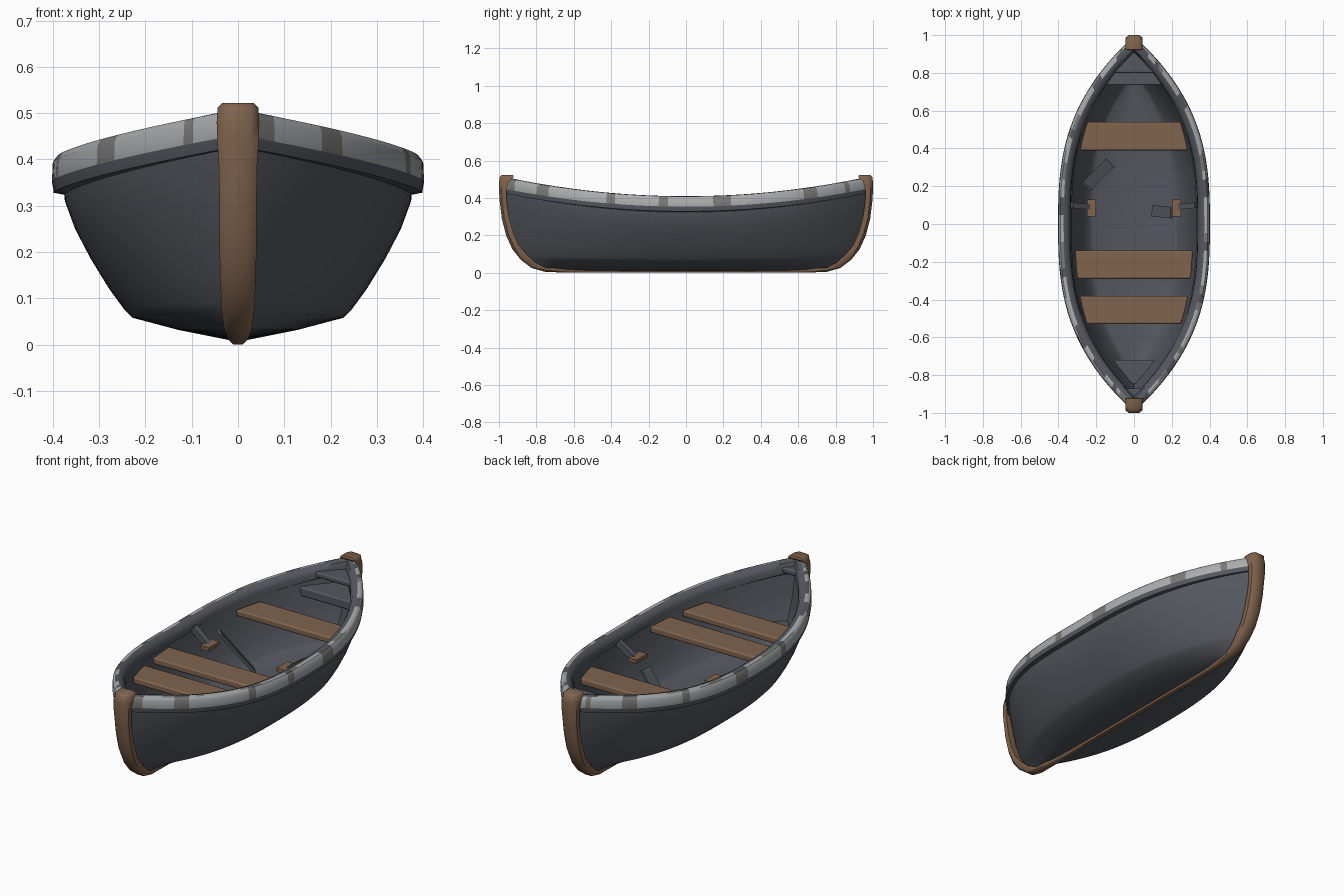
import bpy, bmesh, math, random
from mathutils import Vector

if "Cube" in bpy.data.objects:
    bpy.data.objects.remove(bpy.data.objects["Cube"])

random.seed(4)
P = 2.75     # fullness of the double-ended plan curve
N = 64       # stations along the length


def material(name, rgb):
    m = bpy.data.materials.new(name)
    m.diffuse_color = (*rgb, 1)
    m.use_nodes = True
    m.node_tree.nodes["Principled BSDF"].inputs["Base Color"].default_value = m.diffuse_color
    return m


GREY = material("dark grey", (0.088, 0.095, 0.112))
LIGHT = material("light grey paint", (0.40, 0.41, 0.42))
WORN = material("worn grey", (0.19, 0.19, 0.185))
BROWN = material("brown wood", (0.215, 0.125, 0.075))


def make(name, bm, mats, smooth=40, bevel=0):
    bmesh.ops.remove_doubles(bm, verts=bm.verts, dist=0.0004)
    me = bpy.data.meshes.new(name)
    bm.to_mesh(me)
    bm.free()
    ob = bpy.data.objects.new(name, me)
    bpy.context.collection.objects.link(ob)
    for m in mats:
        me.materials.append(m)
    if bevel:
        b = ob.modifiers.new("bevel", 'BEVEL')
        b.width, b.segments = bevel, 2
    bpy.ops.object.select_all(action='DESELECT')
    ob.select_set(True)
    bpy.context.view_layer.objects.active = ob
    bpy.ops.object.shade_smooth_by_angle(angle=math.radians(smooth))
    return ob


def grid(rows, wrap_rows=False, wrap_cols=False, flip=False, mat=None):
    """Skin a list of equally long point rows."""
    bm = bmesh.new()
    vs = [[bm.verts.new(p) for p in r] for r in rows]
    nr, nc = len(vs), len(vs[0])
    for i in range(nr if wrap_rows else nr - 1):
        for j in range(nc if wrap_cols else nc - 1):
            a, b = vs[i], vs[(i + 1) % nr]
            k = (j + 1) % nc
            q = [a[j], a[k], b[k], b[j]]
            f = bm.faces.new(q[::-1] if flip else q)
            if mat:
                f.material_index = mat(i, j)
    return bm


def shell(name, levels, flip):
    """Levels are (half beam, half length, height) from the keel upwards."""
    rows = []
    for i in range(N + 1):
        u = math.sin((2 * i / N - 1) * math.pi / 2)
        half = []
        for b, l, z in levels:
            half.append((b * (1 - abs(u) ** P), u * l, z + 0.1 * z / 0.36 * u * u))
        rows.append([(-x, y, z) for x, y, z in half[:0:-1]] + half)
    return make(name, grid(rows, flip=not flip), [GREY], 75)


# Outer and inner hull skins
shell("hull_outside", [(0, .75, .006), (.13, .81, .032), (.228, .85, .058), (.245, .87, .075),
                       (.278, .90, .12), (.318, .935, .185), (.352, .958, .25),
                       (.374, .974, .31), (.378, .982, .36)], False)
shell("hull_inside", [(0, .77, .09), (.215, .79, .09), (.24, .81, .105), (.28, .865, .18),
                      (.312, .90, .26), (.332, .925, .36)], True)

# Gunwale: section of (inset, drop below sheer) swept round the plan curve
SECTION = [(.03, -.085), (.004, -.08), (0, -.055), (.002, -.014), (.012, 0), (.030, .001),
           (.054, -.008), (.064, -.03), (.066, -.06)]


def gunwale_ring(u, side):
    z = 0.408 + 0.1 * u * u
    return [(side * (.402 - d) * (1 - abs(u) ** P), u * (.994 - 1.3 * d), z + h) for d, h in SECTION]


us = [math.sin((2 * i / N - 1) * math.pi / 2) for i in range(N + 1)]
rings = [gunwale_ring(u, 1) for u in us] + [gunwale_ring(u, -1) for u in us[::-1]]

# Worn paint comes in runs of a few segments
patch = []
while len(patch) < len(rings):
    patch += [1] * random.randint(5, 9) + [2] * random.randint(1, 2)
inner_patch = []
while len(inner_patch) < len(rings):
    inner_patch += [1] * random.randint(3, 7) + [random.choice((0, 2))] * random.randint(1, 3)


def gunwale_colour(i, j):
    if j in (2, 3):
        return patch[i]
    if j == 4:
        return inner_patch[i] if patch[i] == 1 else 0
    return 0


make("gunwale", grid(rings, True, True, mat=gunwale_colour), [GREY, LIGHT, WORN], 50)

# Stem, keel and stern post as one swept strip: (y, z, half width, inward y, inward z)
KEEL = [(.985, .522, .034, -.06, 0), (.996, .512, .044, -.075, 0), (1.0, .48, .046, -.05, 0),
        (1.0, .44, .045, -.04, 0), (.996, .38, .041, -.038, 0), (.985, .29, .040, -.038, .01),
        (.962, .20, .040, -.038, .015), (.928, .125, .038, -.035, .02), (.882, .068, .036, -.03, .03),
        (.825, .025, .030, -.02, .03), (.75, .004, .022, 0, .022), (.60, 0, .017, 0, .02),
        (.30, 0, .017, 0, .02)]
path = KEEL + [(-y, z, w, -iy, iz) for y, z, w, iy, iz in KEEL[::-1]]
rows = [[(-w, y + iy, z + iz), (-w, y + iy * .35, z + iz * .35), (-w * .6, y, z), (w * .6, y, z),
         (w, y + iy * .35, z + iz * .35), (w, y + iy, z + iz)] for y, z, w, iy, iz in path]
bm = grid(rows, wrap_cols=True)
bm.verts.ensure_lookup_table()
for ring in (bm.verts[:6], bm.verts[-6:]):
    bm.faces.new(ring)
bmesh.ops.recalc_face_normals(bm, faces=bm.faces)
make("stem_and_keel", bm, [BROWN], 45)


# Slabs that fit between the hull sides
def slab(name, y0, y1, top, thick, mat, scale=.312, length=.95, bevel=0.008):
    n = 8
    rows = []
    for i in range(n + 1):
        y = y0 + (y1 - y0) * i / n
        x = max(scale * (1 - min(1, abs(y) / length) ** P), .004)
        rows.append([(-x, y, top), (x, y, top), (x, y, top - thick), (-x, y, top - thick)])
    bm = grid(rows, wrap_cols=True)
    bm.verts.ensure_lookup_table()
    for ring in (bm.verts[:4], bm.verts[-4:]):
        bm.faces.new(ring)
    bmesh.ops.recalc_face_normals(bm, faces=bm.faces)
    return make(name, bm, [mat], 40, bevel)


for name, y0, y1 in (("seat_back", .39, .54), ("seat_middle", -.29, -.14), ("seat_front", -.53, -.38)):
    slab(name, y0, y1, .368, .035, BROWN)

# End decks
slab("deck_back", .735, .91, .395, .05, GREY, scale=.335, length=.955)
slab("deck_back_upper", .80, .94, .462, .03, GREY, scale=.36, length=.97)
slab("deck_front", -.85, -.72, .21, .04, GREY, scale=.29, length=.875)
slab("deck_front_upper", -.94, -.87, .475, .03, GREY, scale=.36, length=.97)


# Broken braces, boards and wooden pads amidships
def strut(name, a, b, size, mat):
    a, b = Vector(a), Vector(b)
    bm = bmesh.new()
    bmesh.ops.create_cube(bm, size=1)
    for v in bm.verts:
        v.co = Vector((v.co.x * size[0], v.co.y * size[1], v.co.z * (b - a).length))
    rot = (b - a).to_track_quat('Z', 'Y')
    for v in bm.verts:
        v.co = rot @ v.co + (a + b) / 2
    make(name, bm, [mat], 30)


for side, tag in ((-1, "left"), (1, "right")):
    strut("brace_" + tag, (side * .33, .10, .37), (side * .23, .09, .30), (.03, .03), GREY)
    strut("pad_" + tag, (side * .225, .04, .31), (side * .225, .13, .31), (.05, .02), BROWN)
strut("loose_board_left", (-.25, .20, .33), (-.13, .32, .11), (.06, .015), GREY)
strut("loose_board_right", (.10, .07, .12), (.20, .06, .25), (.06, .015), GREY)
